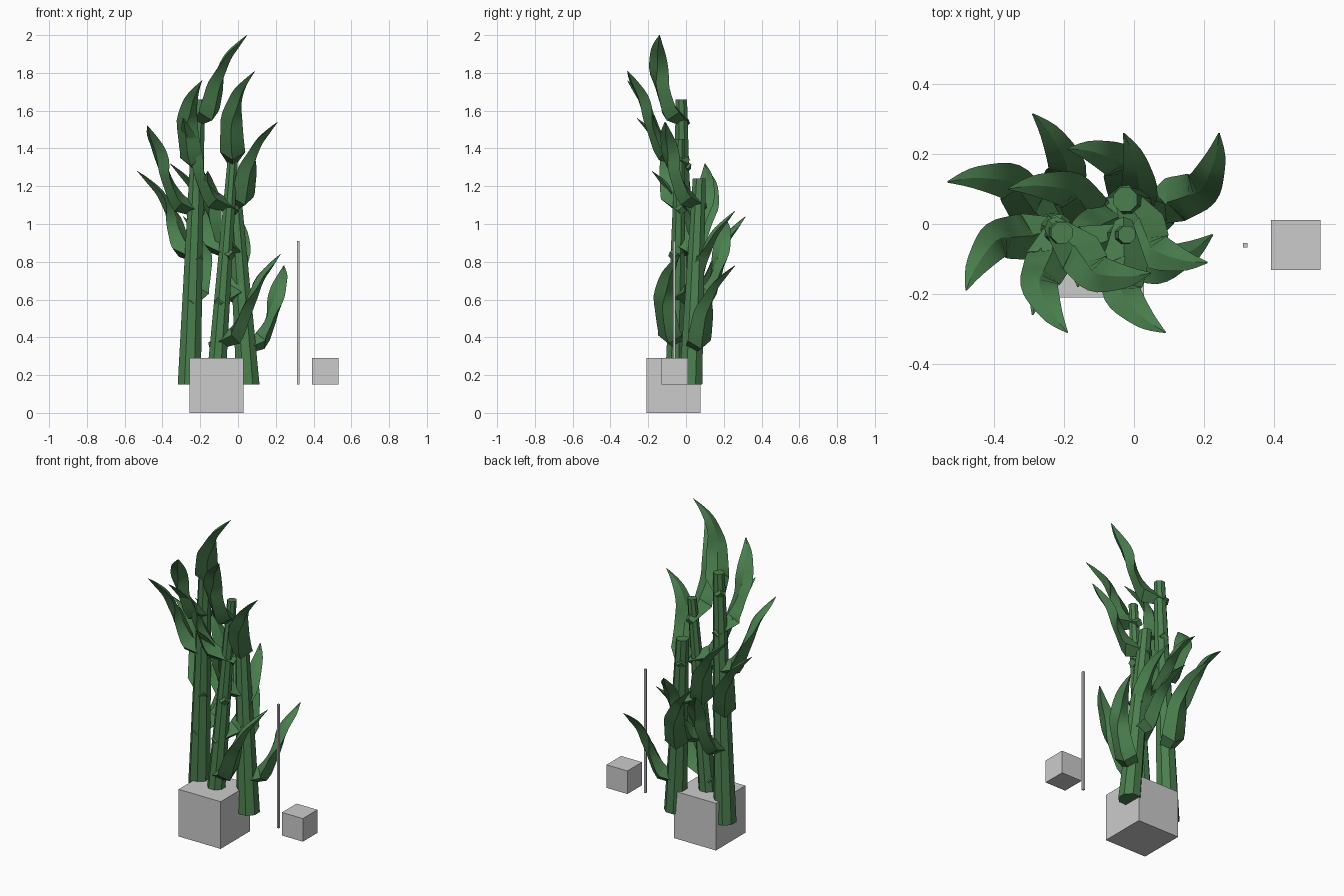
import bpy, bmesh, math
from mathutils import Vector

if "Cube" in bpy.data.objects:
    bpy.data.objects.remove(bpy.data.objects["Cube"], do_unlink=True)


def make_material(name, color):
    m = bpy.data.materials.new(name)
    m.use_nodes = True
    m.diffuse_color = color
    m.node_tree.nodes["Principled BSDF"].inputs["Base Color"].default_value = color
    return m


GREEN = make_material("leaf green", (0.068, 0.212, 0.075, 1))
GREY = make_material("light grey", (0.6, 0.6, 0.6, 1))


def add_object(name, bm, material, smooth=False):
    bmesh.ops.recalc_face_normals(bm, faces=bm.faces)
    mesh = bpy.data.meshes.new(name)
    bm.to_mesh(mesh)
    bm.free()
    mesh.materials.append(material)
    ob = bpy.data.objects.new(name, mesh)
    bpy.context.scene.collection.objects.link(ob)
    if smooth:
        bpy.ops.object.select_all(action='DESELECT')
        ob.select_set(True)
        bpy.context.view_layer.objects.active = ob
        bpy.ops.object.shade_smooth_by_angle(angle=math.radians(25))


def box(name, center, size):
    bm = bmesh.new()
    bmesh.ops.create_cube(bm, size=1)
    for v in bm.verts:
        v.co = Vector(center) + Vector(a * b for a, b in zip(v.co, size))
    add_object(name, bm, GREY)


def loft(name, rings, smooth=False):
    """Skin a list of equal-length point rings and cap both ends."""
    bm = bmesh.new()
    rows = [[bm.verts.new(p) for p in ring] for ring in rings]
    n = len(rows[0])
    for a, b in zip(rows, rows[1:]):
        for i in range(n):
            j = (i + 1) % n
            bm.faces.new((a[i], a[j], b[j], b[i]))
    bm.faces.new(rows[0])
    bm.faces.new(rows[-1])
    add_object(name, bm, GREEN, smooth)


# Blocks and pole
box("large_block", (-0.114, -0.067, 0.145), (0.286, 0.286, 0.29))
box("small_block", (0.462, -0.06, 0.22), (0.142, 0.142, 0.142))
box("thin_pole", (0.318, -0.061, 0.53), (0.013, 0.013, 0.76))


# Leaf profile: along, sideways, height from tip, half width, ridge, keel
PROFILE = [Vector(p) for p in (
    (-0.04, 0.015, -0.445, 0.025, 0.025, 0.025),
    (0.078, -0.033, -0.39, 0.067, 0.048, 0.05),
    (0.115, -0.054, -0.30, 0.061, 0.022, 0.04),
    (0.15, -0.068, -0.20, 0.055, 0.015, 0.038),
    (0.195, -0.057, -0.11, 0.044, 0.012, 0.03),
    (0.25, -0.034, -0.05, 0.027, 0.008, 0.018),
    (0.30, 0.00, 0.00, 0.002, 0.001, 0.001))]


def smooth_profile(pts, steps=3):
    """Keep the stubby base straight and round off the blade."""
    out = [pts[0]]
    for i in range(1, len(pts) - 1):
        a, b = pts[i], pts[i + 1]
        before = pts[i - 1] if i > 1 else a
        after = pts[min(i + 2, len(pts) - 1)]
        for s in range(steps):
            t = s / steps
            out.append(0.5 * (2 * a + (b - before) * t
                              + (2 * before - 5 * a + 4 * b - after) * t ** 2
                              + (3 * a - before - 3 * b + after) * t ** 3))
    out.append(pts[-1])
    return out


BLADE = smooth_profile(PROFILE)
UP = Vector((0, 0, 1))
DROP = 0.43


def leaf(name, foot, top, tip, tallness):
    tip = Vector(tip)
    # The leaf springs from the stalk axis a fixed drop below its tip
    root_z = tip.z - DROP * tallness
    root = foot.lerp(top, (root_z - foot.z) / (top.z - foot.z))
    along = Vector((tip.x - root.x, tip.y - root.y, 0))
    reach = along.length / PROFILE[-1][0]
    along.normalize()
    across = UP.cross(along)
    path = [root + (along * p[0] + across * p[1]) * reach
            + UP * (p[2] + DROP) * tallness for p in BLADE]
    rings = []
    for i, (c, p) in enumerate(zip(path, BLADE)):
        d = (path[min(i + 1, len(path) - 1)] - path[max(i - 1, 0)]).normalized()
        side = d.cross(UP).normalized()
        ridge = side.cross(d)
        rings.append([c + side * p[3], c + ridge * p[4],
                      c - side * p[3], c - ridge * p[5]])
    loft(name, rings, smooth=True)


# Stalks: foot, top, foot radius, top radius, leaf tallness, leaf tips
STALKS = {
    "tall": ((-0.258, -0.01, 0.15), (-0.206, -0.025, 1.66), 0.066, 0.033, 1.05, (
        (0.048, -0.14, 2.0), (-0.19, -0.31, 1.76), (-0.48, -0.19, 1.52),
        (-0.533, 0.12, 1.28), (-0.29, 0.315, 1.04))),
    "slim": ((-0.118, -0.06, 0.15), (-0.02, -0.03, 1.45), 0.055, 0.027, 1.1, (
        (0.09, -0.31, 1.81), (-0.29, -0.26, 1.56), (-0.36, 0.10, 1.32),
        (-0.03, 0.26, 1.07), (0.225, -0.03, 0.84))),
    "short": ((0.053, 0.025, 0.15), (-0.025, 0.07, 1.24), 0.066, 0.037, 1.02, (
        (0.21, -0.11, 1.54), (-0.16, -0.18, 1.28), (-0.19, 0.215, 1.02),
        (0.243, 0.26, 0.78))),
}
SIDES = 8
for label, (foot, top, r0, r1, tallness, tips) in STALKS.items():
    foot, top = Vector(foot), Vector(top)
    rings = []
    for c, r in ((foot, r0), (top, r1)):
        angles = [math.tau * (k + 0.5) / SIDES for k in range(SIDES)]
        rings.append([c + Vector((math.cos(a), math.sin(a), 0)) * r for a in angles])
    loft(label + "_stalk", rings)
    for number, tip in enumerate(tips, 1):
        leaf(f"{label}_leaf_{number}", foot, top, tip, tallness)
